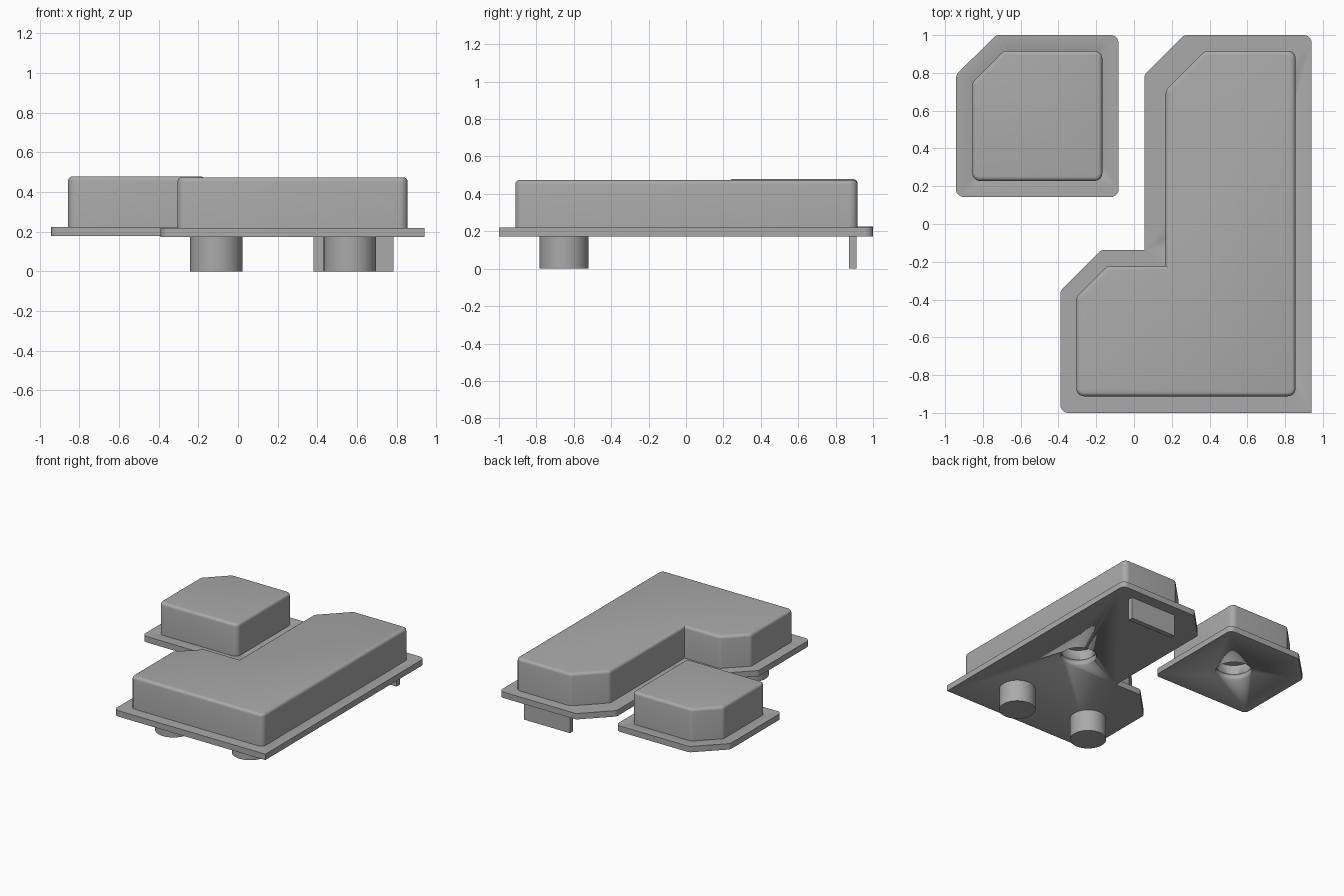
import bpy, bmesh, math
from mathutils import Vector

cube = bpy.data.objects.get("Cube")
if cube:
    bpy.data.objects.remove(cube, do_unlink=True)

grey = bpy.data.materials.new("plain grey")
grey.use_nodes = True
colour = (0.4, 0.4, 0.4, 1)
grey.diffuse_color = colour
grey.node_tree.nodes["Principled BSDF"].inputs["Base Color"].default_value = colour


def finish(obj):
    obj.data.materials.clear()
    obj.data.materials.append(grey)
    bpy.ops.object.select_all(action="DESELECT")
    obj.select_set(True)
    bpy.context.view_layer.objects.active = obj
    bpy.ops.object.shade_smooth_by_angle(angle=math.radians(35))


def rounded(corners, steps=5):
    """Replace each (x, y, radius) corner with a tangent arc."""
    out = []
    for i, (x, y, r) in enumerate(corners):
        p = Vector((x, y))
        if r == 0:
            out.append(p)
            continue
        a = (Vector(corners[i - 1][:2]) - p).normalized()
        b = (Vector(corners[(i + 1) % len(corners)][:2]) - p).normalized()
        half = a.angle(b) / 2
        centre = p + (a + b).normalized() * r / math.sin(half)
        start = p + a * r / math.tan(half) - centre
        end = p + b * r / math.tan(half) - centre
        for s in range(steps + 1):
            t = s / steps
            out.append(centre + start.lerp(end, t).normalized() * r)
    return out


def slab(name, corners, z0, z1, fillet=0):
    """Extrude an outline upward, optionally rounding its top rim."""
    bm = bmesh.new()
    base = bm.faces.new([bm.verts.new((p.x, p.y, z0)) for p in rounded(corners)])
    top = bmesh.ops.extrude_face_region(bm, geom=[base], use_keep_orig=True)["geom"]
    top_verts = [g for g in top if isinstance(g, bmesh.types.BMVert)]
    bmesh.ops.translate(bm, verts=top_verts, vec=(0, 0, z1 - z0))
    bmesh.ops.recalc_face_normals(bm, faces=bm.faces)
    if fillet:
        rim = [e for e in bm.edges if all(v.co.z > z1 - 1e-5 for v in e.verts)]
        bmesh.ops.bevel(bm, geom=rim, offset=fillet, segments=4, profile=0.5,
                        affect="EDGES", clamp_overlap=True)
    mesh = bpy.data.meshes.new(name)
    bm.to_mesh(mesh)
    bm.free()
    obj = bpy.data.objects.new(name, mesh)
    bpy.context.collection.objects.link(obj)
    finish(obj)
    return obj


def cylinder(name, x, y, r, z0, z1):
    bpy.ops.mesh.primitive_cylinder_add(vertices=48, radius=r, depth=z1 - z0,
                                        location=(x, y, (z0 + z1) / 2))
    obj = bpy.context.object
    obj.name = name
    finish(obj)
    return obj


def socket(targets, x, y, r, z0, z1):
    """Sink a round blind hole into the underside of the targets."""
    cutter = cylinder("socket_cutter", x, y, r, z0, z1)
    cutter.hide_render = True
    for obj in targets:
        mod = obj.modifiers.new("socket", "BOOLEAN")
        mod.operation = "DIFFERENCE"
        mod.solver = "EXACT"
        mod.object = cutter
        bpy.context.view_layer.objects.active = obj
        bpy.ops.object.modifier_apply(modifier=mod.name)
    bpy.data.objects.remove(cutter, do_unlink=True)


R = 0.04

# Small block: flange and raised body
small_flange = slab("small_flange", [
    (-0.942, 0.143, R), (-0.082, 0.143, R), (-0.082, 1, R),
    (-0.73, 1, R), (-0.942, 0.79, R)], 0.178, 0.225)
small_body = slab("small_body", [
    (-0.856, 0.228, R), (-0.168, 0.228, R), (-0.168, 0.917, R),
    (-0.69, 0.917, R), (-0.856, 0.75, R)], 0.225, 0.479, 0.022)

# Large L-shaped block: flange and raised body
large_flange = slab("large_flange", [
    (-0.39, -1, R), (0.94, -1, 0), (0.94, 1, R), (0.265, 1, R),
    (0.055, 0.79, R), (0.055, -0.138, 0), (-0.175, -0.138, R),
    (-0.39, -0.355, R)], 0.173, 0.22)
large_body = slab("large_body", [
    (-0.305, -0.912, R), (0.855, -0.912, R), (0.855, 0.917, R),
    (0.375, 0.917, R), (0.168, 0.71, R), (0.168, -0.222, 0),
    (-0.14, -0.222, R), (-0.305, -0.385, R)], 0.22, 0.474, 0.022)

# Round sockets in the undersides
socket([small_flange, small_body], -0.48, 0.56, 0.132, 0.1, 0.3)
socket([large_flange, large_body], 0.53, 0, 0.132, 0.1, 0.3)

# Pegs and flat tab below the large block
for side, x in (("right", -0.11), ("left", 0.564)):
    cylinder(side + "_peg", x, -0.652, 0.132, 0, 0.173)
slab("rear_tab", [(0.38, 0.872, 0), (0.783, 0.872, 0),
                  (0.783, 0.912, 0), (0.38, 0.912, 0)], 0, 0.173)
